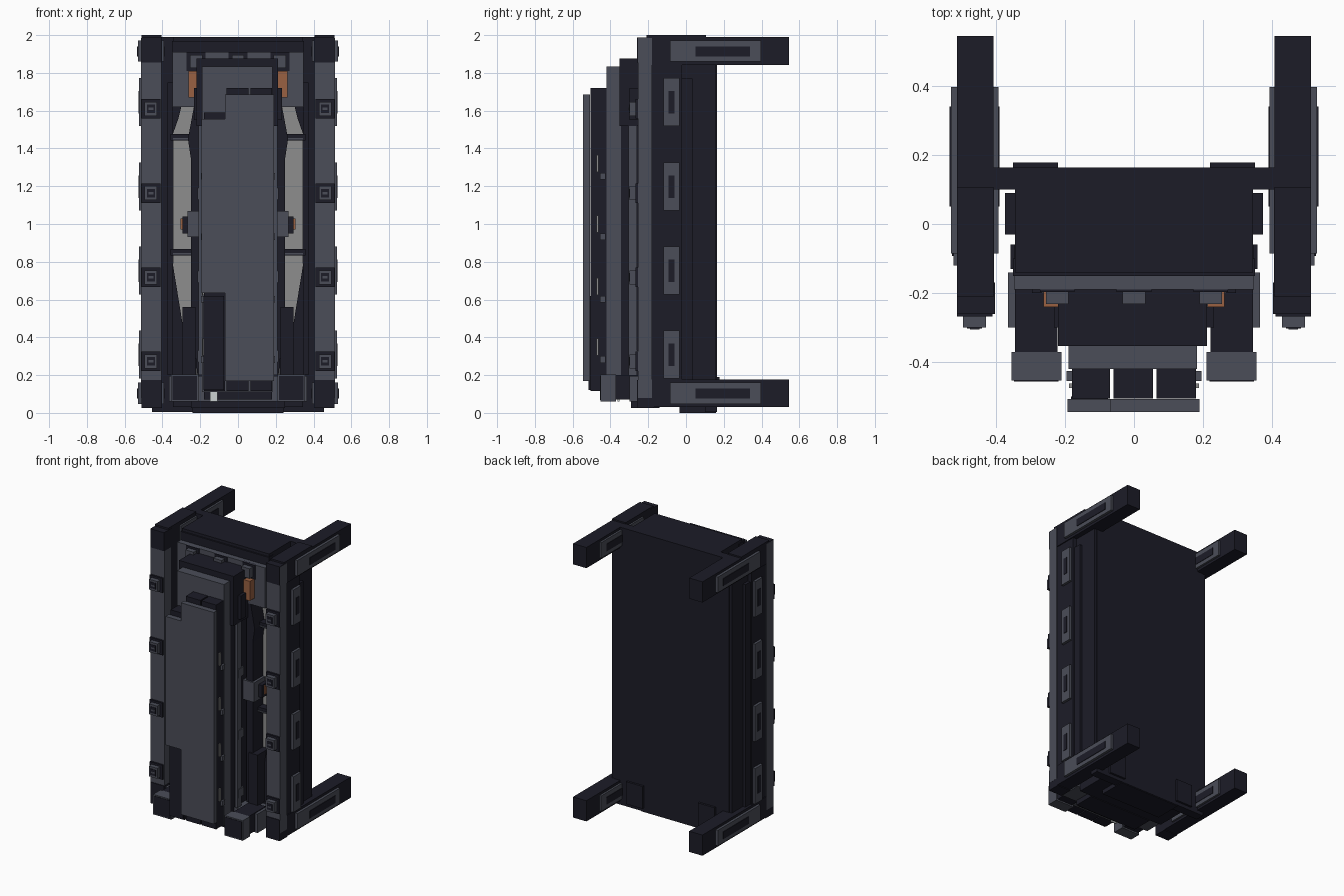
import bpy, bmesh

cube = bpy.data.objects.get("Cube")
if cube:
    bpy.data.objects.remove(cube, do_unlink=True)


def material(name, rgb):
    m = bpy.data.materials.new(name)
    m.use_nodes = True
    m.diffuse_color = (*rgb, 1)
    bsdf = next(n for n in m.node_tree.nodes if n.type == 'BSDF_PRINCIPLED')
    bsdf.inputs["Base Color"].default_value = (*rgb, 1)
    return m


DARK = material("dark navy", (.0115, .0115, .0205))
GREY = material("slate grey", (.070, .075, .098))
LIGHT = material("light grey", (.27, .27, .27))
PALE = material("pale grey", (.60, .64, .64))
ORANGE = material("copper orange", (.32, .12, .055))


def prism(name, outline, y0, y1, mat, mirror=False):
    """Extrude an x-z outline from y0 to y1, optionally mirrored across x."""
    bm = bmesh.new()
    face = bm.faces.new([bm.verts.new((x, y0, z)) for x, z in outline])
    ext = bmesh.ops.extrude_face_region(bm, geom=[face])
    for v in ext["geom"]:
        if isinstance(v, bmesh.types.BMVert):
            v.co.y = y1
    bmesh.ops.recalc_face_normals(bm, faces=bm.faces)
    mesh = bpy.data.meshes.new(name)
    bm.to_mesh(mesh)
    bm.free()
    mesh.materials.append(mat)
    ob = bpy.data.objects.new(name, mesh)
    bpy.context.scene.collection.objects.link(ob)
    if mirror:
        ob.modifiers.new("mirror", 'MIRROR').use_mirror_merge = False
    return ob


def box(name, x, y, z, mat, mirror=False):
    return prism(name, [(x[0], z[0]), (x[1], z[0]), (x[1], z[1]), (x[0], z[1])],
                 y[0], y[1], mat, mirror)


# Main body with a recessed middle, back wall and bottom plate
box("body_middle", (-.345, .345), (-.06, .10), (.20, 1.62), DARK)
box("body_top", (-.345, .345), (-.14, .10), (1.62, 1.99), DARK)
box("body_base", (-.345, .345), (-.14, .10), (.03, .20), DARK)
box("back_wall", (-.455, .455), (.10, .163), (.005, 1.99), DARK)
box("bottom_plate", (-.24, .24), (-.035, .16), (0, .03), DARK)
box("body_side_rib", (.345, .373), (-.03, .09), (.2, 1.75), DARK, True)
box("back_foot_pad", (.22, .35), (.163, .178), (.03, .19), DARK, True)

# Corner posts with stepped outer sides
box("post", (.405, .505), (-.18, -.02), (.03, 1.99), DARK, True)
box("post_rear", (.405, .475), (-.02, .16), (.03, 1.99), DARK, True)
box("post_ridge", (.47, .495), (-.02, .035), (.10, 1.77), DARK, True)
box("post_front", (.405, .513), (-.255, -.18), (.08, 1.985), GREY, True)
for label, z in (("upper", (1.855, 1.988)), ("lower", (.025, .175))):
    box(label + "_post_cap", (.403, .512), (-.26, -.17), z, DARK, True)

# Rear arms with side plates
for label, z0 in (("upper", 1.842), ("lower", .03)):
    box(label + "_arm", (.407, .512), (-.21, .545), (z0, z0 + .148), DARK, True)
    box(label + "_arm_plate", (.393, .530), (-.085, .397),
        (z0 + .018, z0 + .130), GREY, True)
    box(label + "_arm_inset", (.390, .534), (.05, .34),
        (z0 + .046, z0 + .098), DARK, True)
box("post_top", (.405, .512), (-.21, .105), (1.985, 2.0), DARK, True)

# Repeating post tabs and side panels
for z in (1.61, 1.163, .718, .273):
    box("post_tab_base", (.410, .512), (-.268, -.25), (z - .052, z + .052), DARK, True)
    box("post_tab", (.428, .495), (-.30, -.26), (z - .037, z + .037), GREY, True)
    box("post_tab_inset", (.440, .483), (-.303, -.30), (z - .022, z + .022), DARK, True)
    box("post_tab_slit", (.448, .475), (-.305, -.303), (z - .006, z + .006), GREY, True)
    zc = z + .035
    box("side_panel", (.50, .523), (-.12, -.035), (zc - .127, zc + .127), GREY, True)
    box("side_panel_slot", (.523, .527), (-.093, -.06), (zc - .06, zc + .06), DARK, True)

# Header and its tabs
box("header_beam", (-.35, .35), (-.15, -.10), (1.91, 1.97), DARK)
box("header_panel", (-.348, .348), (-.19, -.14), (1.62, 1.91), GREY)
for x in (-.222, 0, .222):
    box("header_tab_base", (x - .05, x + .05), (-.197, -.172), (1.81, 1.91), DARK)
    box("header_tab", (x - .033, x + .033), (-.232, -.19), (1.825, 1.895), GREY)
box("copper_block", (.213, .262), (-.24, -.19), (1.67, 1.81), ORANGE, True)

# Recessed light panels with dark angled trim
box("recess_panel", (.18, .345), (-.075, -.06), (.2, 1.62), LIGHT, True)
prism("upper_trim", [(.347, 1.47), (.347, 1.62), (.30, 1.62), (.315, 1.56)],
      -.12, -.06, DARK, True)
prism("lower_trim", [(.347, .80), (.29, .45), (.285, .30), (.22, .30),
                     (.22, .19), (.347, .19)], -.12, -.06, DARK, True)
prism("inner_column", [(.215, .2), (.25, .55), (.25, 1.35), (.265, 1.45),
                       (.215, 1.72), (.20, 1.72), (.20, .2)], -.19, -.06, DARK, True)
for z in (1.46, .85):
    box("recess_band", (.24, .358), (-.13, -.06), (z - .017, z + .017), DARK, True)
    box("recess_band_rim", (.25, .345), (-.136, -.13), (z - .012, z - .004), GREY, True)
box("lower_block", (.225, .295), (-.20, -.06), (.19, .56), DARK, True)

# Rails and middle brackets beside the core
box("core_rail", (.188, .210), (-.305, -.26), (.2, 1.53), GREY, True)
box("rail_clamp", (.205, .232), (-.30, -.24), (1.55, 1.72), DARK, True)
for z in (1.16, .72, .30):
    box("rail_clip", (.185, .215), (-.30, -.24), (z - .03, z + .03), GREY, True)
box("middle_bracket", (.18, .268), (-.20, -.08), (.93, 1.07), GREY, True)
box("bracket_arm", (.26, .295), (-.15, -.06), (.95, 1.04), DARK, True)
box("bracket_pin", (.29, .305), (-.13, -.07), (.97, 1.03), ORANGE, True)

# Layered central core
box("core_top", (-.22, .212), (-.353, -.19), (1.52, 1.875), DARK)
box("core_back", (-.18, .18), (-.353, -.06), (.07, 1.53), DARK)
box("core_slab", (-.19, .183), (-.42, -.345), (.11, 1.835), GREY)
for x0, x1, top in ((-.18, -.07, 1.59), (-.06, .055, 1.72), (.065, .18, 1.72)):
    box("core_lump", (x0, x1), (-.505, -.42), (.115, top), DARK)

# Front cover in two strips, with a cut-out at lower left
prism("front_cover", [(-.07, .17), (.19, .17), (.19, 1.685), (-.07, 1.685),
                      (-.07, 1.555), (-.192, 1.555), (-.192, .635), (-.07, .635)],
      -.545, -.507, GREY)
box("cutout_door", (-.182, -.075), (-.515, -.50), (.12, .62), DARK)

# Small clips along the core sides
for z in (1.32, 1.0, .67, .35):
    box("core_clip", (.175, .188), (-.475, -.462), (z - .045, z + .045), LIGHT, True)
    box("core_knob", (.17, .195), (-.455, -.425), (z - .085, z - .05), GREY, True)

# Front feet and base bar
box("base_bar", (-.365, .365), (-.30, -.14), (.06, .195), GREY)
box("foot_arm", (.222, .345), (-.375, -.18), (.07, .20), DARK, True)
box("foot", (.21, .355), (-.453, -.37), (.06, .203), GREY, True)
box("foot_face", (.218, .347), (-.456, -.453), (.068, .195), DARK, True)
box("base_sill", (-.25, .25), (-.29, -.14), (.025, .06), DARK)
box("pale_latch", (-.148, -.108), (-.362, -.353), (.06, .115), PALE)
